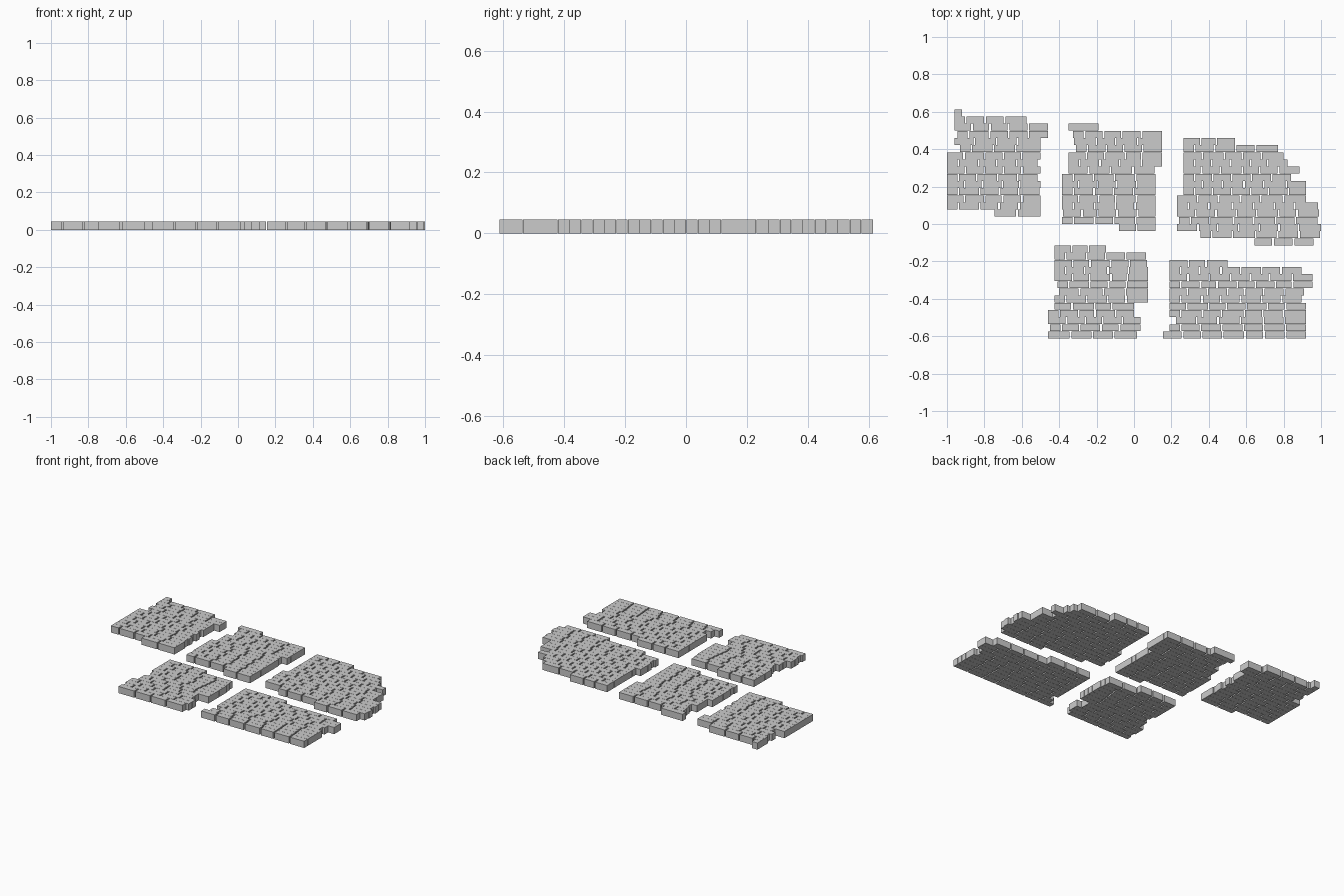
import bpy, bmesh, random

if "Cube" in bpy.data.objects:
    bpy.data.objects.remove(bpy.data.objects["Cube"])

random.seed(4)
ROW = 0.0383        # depth of one course
TOP_Y = 0.613       # back edge of the first course
HEIGHT = 0.045      # brick height
RIM_Z = 0.06        # level of the outlines above the bricks
GAP = 0.009

# Each slab: index of its first course, then (left, right) of every course in 1/100 units
SLABS = {
    "paving_back_left": (0, [
        (-96, -92), (-96, -57.5), (-96, -46), (-94.5, -46), (-96, -50), (-93, -50),
        (-100, -50), (-100, -51.5), (-100, -50), (-100, -51.5), (-100, -50),
        (-100, -50.5), (-100, -50), (-100, -50), (-74.5, -50)]),
    "paving_back_middle": (2, [
        (-35, -19), (-32.5, 15), (-32, 15), (-31, 15), (-35, 15), (-35, 15),
        (-35, 11), (-38.5, 11.5), (-38.5, 11.5), (-38.5, 11.5), (-38.5, 11.5),
        (-38.5, 11.5), (-38, 11.5), (-38.5, 11.5), (-8, 11.5)]),
    "paving_back_right": (4, [
        (26.5, 54), (26.5, 77), (26.5, 80), (26.5, 82), (26.5, 88.5), (26.5, 84),
        (26.5, 92), (26.5, 92), (23, 92), (23, 98.5), (23, 99), (24, 98),
        (23, 100), (35.5, 99.5), (64.5, 96)]),
    "paving_front_left": (19, [
        (-42.5, -15), (-42.5, 6.5), (-42.5, 7), (-42.5, 7.5), (-42.5, 7.5),
        (-41, 7.5), (-40, 7.5), (-42.5, 7.5), (-42.5, 0), (-46, 0),
        (-46, 3.5), (-45, 3.5), (-46, 1.5)]),
    "paving_front_right": (21, [
        (19, 50), (19, 89.5), (19, 95.5), (19, 95.5), (19, 91), (19, 89.5),
        (19, 92), (19, 92), (22.5, 92), (19, 92), (15.5, 92)]),
}


def course_spans(left, right, odd):
    """Split one course into bricks, staggering every other course."""
    cuts = [left]
    if odd and right - left > 0.2:
        cuts.append(left + 0.065)
    start = cuts[-1]
    count = max(1, round((right - start) / 0.107))
    for i in range(1, count):
        cuts.append(start + (right - start) * i / count + random.uniform(-0.008, 0.008))
    cuts.append(right)
    spans = []
    for i, (a, b) in enumerate(zip(cuts, cuts[1:])):
        spans.append((a, b if i == len(cuts) - 2 else b - GAP))
    return spans


def add_brick(bm, x0, x1, y0, y1):
    low = [bm.verts.new((x, y, 0)) for x, y in ((x0, y0), (x1, y0), (x1, y1), (x0, y1))]
    high = [bm.verts.new((v.co.x, v.co.y, HEIGHT)) for v in low]
    bm.faces.new(low[::-1])
    bm.faces.new(high)
    for i in range(4):
        j = (i + 1) % 4
        bm.faces.new((low[i], low[j], high[j], high[i]))


def add_outline(bm, x0, x1, y0, y1):
    ring = [bm.verts.new((x, y, RIM_Z)) for x, y in ((x0, y0), (x1, y0), (x1, y1), (x0, y1))]
    for i in range(4):
        bm.edges.new((ring[i], ring[(i + 1) % 4]))


def to_object(bm, name):
    mesh = bpy.data.meshes.new(name)
    bm.to_mesh(mesh)
    bm.free()
    bpy.context.collection.objects.link(bpy.data.objects.new(name, mesh))


for name, (first, courses) in SLABS.items():
    bricks, outlines = bmesh.new(), bmesh.new()
    for k, (left, right) in enumerate(courses):
        y1 = TOP_Y - (first + k) * ROW
        y0 = y1 - ROW + 0.001
        for x0, x1 in course_spans(left / 100, right / 100, k % 2 == 1):
            add_brick(bricks, x0, x1, y0, y1)
            add_outline(outlines, x0, x1, y0, y1)
    to_object(bricks, name + "_bricks")
    to_object(outlines, name + "_outlines")  # edge-only lines floating over the bricks
